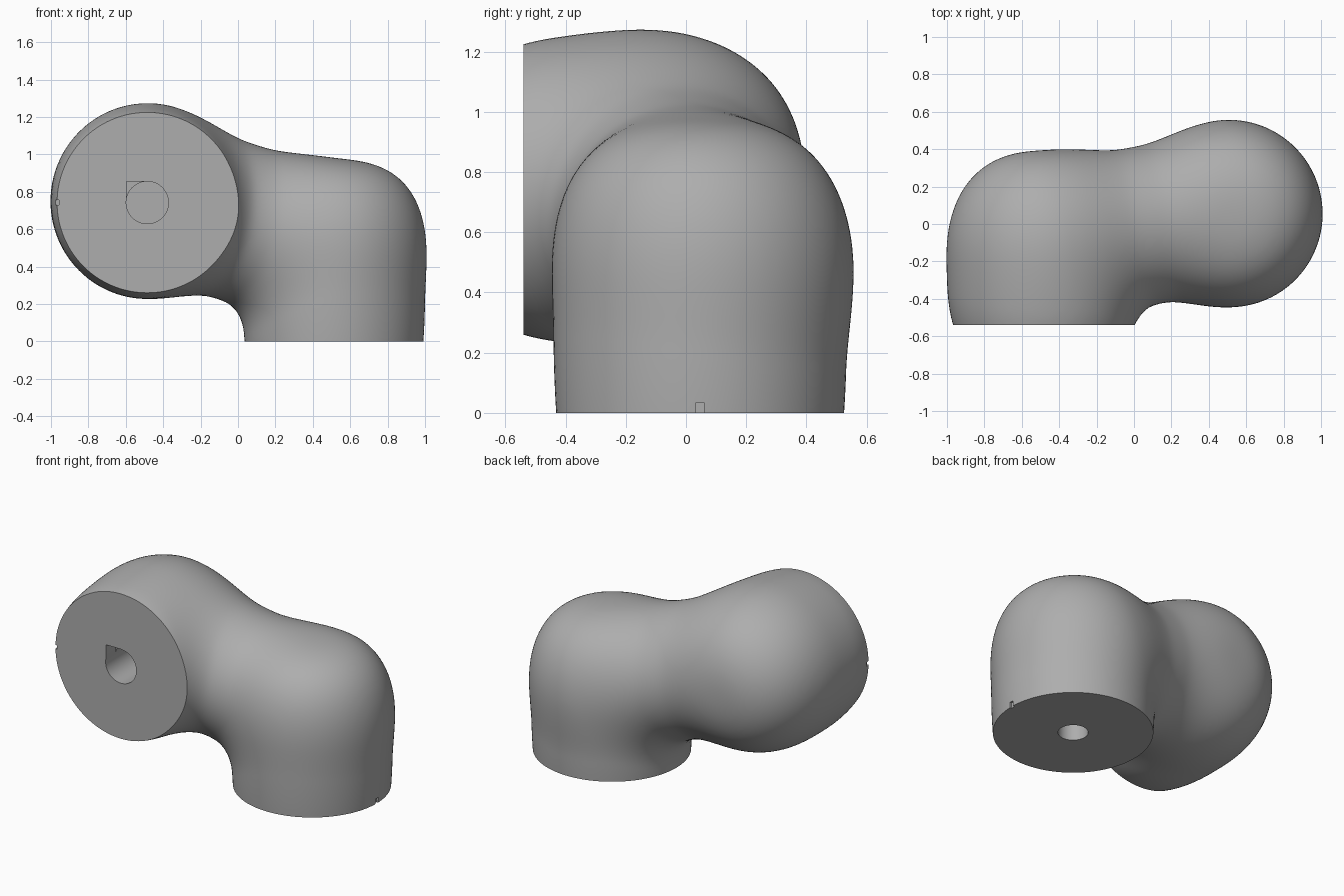
import bpy, bmesh, math
from mathutils import Vector, Matrix

cube = bpy.data.objects.get("Cube")
if cube:
    bpy.data.objects.remove(cube)

grey = bpy.data.materials.new("mid_grey")
grey.use_nodes = True
COLOUR = (0.42, 0.42, 0.42, 1)
grey.diffuse_color = COLOUR
grey.node_tree.nodes["Principled BSDF"].inputs["Base Color"].default_value = COLOUR

# Upright arm runs along z, level arm along y; each is a swollen, round-ended barrel
UPRIGHT = dict(centre=Vector((0.513, 0.047, 0.40)), axis=Vector((0, 0, 1)),
               radius=0.488, tip=0.56, tail=1.15, power=2.75)
LEVEL = dict(centre=Vector((-0.485, -0.24, 0.742)), axis=Vector((0, 1, 0)),
             radius=0.515, tip=0.62, tail=0.64, power=2.5)
BRIDGE = (Vector((-0.48, -0.11, 0.79)), Vector((0.5, 0.08, 0.48)))
BRIDGE_RADIUS = 0.42
BLEND = 0.15
FRONT = -0.54


def barrel_scale(offset, b):
    """Equals 1 on the barrel surface."""
    along = offset.dot(b["axis"])
    across = (offset - along * b["axis"]).length / b["radius"]
    along = abs(along) / (b["tip"] if along > 0 else b["tail"])
    return (across ** b["power"] + along ** b["power"]) ** (1 / b["power"])


def bridge_distance(p):
    a, b = BRIDGE
    t = max(0, min(1, (p - a).dot(b - a) / (b - a).length_squared))
    return (p - a.lerp(b, t)).length - BRIDGE_RADIUS


def smooth_min(a, b):
    h = max(BLEND - abs(a - b), 0) / BLEND
    return min(a, b) - h * h * BLEND / 4


def body_distance(p):
    arms = [(barrel_scale(p - b["centre"], b) - 1) * b["radius"] for b in (UPRIGHT, LEVEL)]
    return smooth_min(smooth_min(*arms), bridge_distance(p))


def project(bm):
    """Pull every vertex onto the blended surface."""
    step = 0.002
    axes = [Vector(row) * step for row in Matrix.Identity(3)]
    for v in bm.verts:
        for _ in range(4):
            d = body_distance(v.co)
            g = Vector([(body_distance(v.co + e) - d) / step for e in axes])
            v.co -= g * (0.9 * d / max(g.length_squared, 0.2))


def make_object(name, bm):
    mesh = bpy.data.meshes.new(name)
    bm.to_mesh(mesh)
    bm.free()
    mesh.materials.append(grey)
    ob = bpy.data.objects.new(name, mesh)
    bpy.context.collection.objects.link(ob)
    return ob


def apply(ob, kind, **settings):
    mod = ob.modifiers.new(kind.lower(), kind)
    for key, value in settings.items():
        setattr(mod, key, value)
    with bpy.context.temp_override(object=ob, active_object=ob, selected_objects=[ob]):
        bpy.ops.object.modifier_apply(modifier=mod.name)


# Rough body: two barrels and the bridge between them
bm = bmesh.new()
for b in (UPRIGHT, LEVEL):
    for v in bmesh.ops.create_icosphere(bm, subdivisions=5, radius=1)["verts"]:
        v.co = b["centre"] + v.co / barrel_scale(v.co, b)
run = BRIDGE[1] - BRIDGE[0]
place = Matrix.Translation((BRIDGE[0] + BRIDGE[1]) / 2) @ run.to_track_quat('Z', 'Y').to_matrix().to_4x4()
bmesh.ops.create_cone(bm, cap_ends=True, segments=64, radius1=BRIDGE_RADIUS,
                      radius2=BRIDGE_RADIUS, depth=run.length * 0.8, matrix=place)
body = make_object("elbow_body", bm)
apply(body, 'REMESH', mode='VOXEL', voxel_size=0.028)

# Blend the joins, then slice the two flat ends
bm = bmesh.new()
bm.from_mesh(body.data)
for _ in range(2):
    for _ in range(3):
        bmesh.ops.smooth_vert(bm, verts=bm.verts, factor=0.5,
                              use_axis_x=True, use_axis_y=True, use_axis_z=True)
    project(bm)
for point, normal in (((0, 0, 0), (0, 0, -1)), ((0, FRONT, 0), (0, -1, 0))):
    bmesh.ops.bisect_plane(bm, geom=bm.verts[:] + bm.edges[:] + bm.faces[:], dist=1e-5,
                           plane_co=point, plane_no=normal, clear_outer=True)
    bmesh.ops.holes_fill(bm, edges=[e for e in bm.edges if e.is_boundary], sides=0)
bmesh.ops.recalc_face_normals(bm, faces=bm.faces)
bm.to_mesh(body.data)
bm.free()


def cut(name, bm):
    cutter = make_object(name, bm)
    cutter.hide_render = True
    apply(body, 'BOOLEAN', operation='DIFFERENCE', solver='EXACT', object=cutter)
    bpy.data.objects.remove(cutter)


def cut_bore(name, location, radius, depth, turn=0):
    bm = bmesh.new()
    bmesh.ops.create_cone(bm, cap_ends=True, segments=48, radius1=radius, radius2=radius,
                          depth=depth * 2, matrix=Matrix.Translation(location) @ Matrix.Rotation(turn, 4, 'X'))
    cut(name, bm)


def cut_box(name, location, size):
    bm = bmesh.new()
    bmesh.ops.create_cube(bm, size=1, matrix=Matrix.Translation(location) @ Matrix.Diagonal((*size, 1)))
    cut(name, bm)


# Shaft holes, keyed corner and small rim notches
cut_bore("front_bore", (-0.485, FRONT, 0.742), 0.113, 0.6, math.pi / 2)
cut_bore("bottom_bore", (0.513, 0.047, 0), 0.09, 0.5)
cut_box("key_corner", (-0.54, FRONT, 0.799), (0.112, 0.2, 0.114))
cut_box("bottom_notch", (0.99, 0.047, 0), (0.02, 0.026, 0.07))
cut_box("front_notch", (-0.968, FRONT, 0.742), (0.02, 0.07, 0.026))

bpy.ops.object.select_all(action='DESELECT')
body.select_set(True)
bpy.context.view_layer.objects.active = body
bpy.ops.object.shade_smooth_by_angle(angle=math.radians(40))
